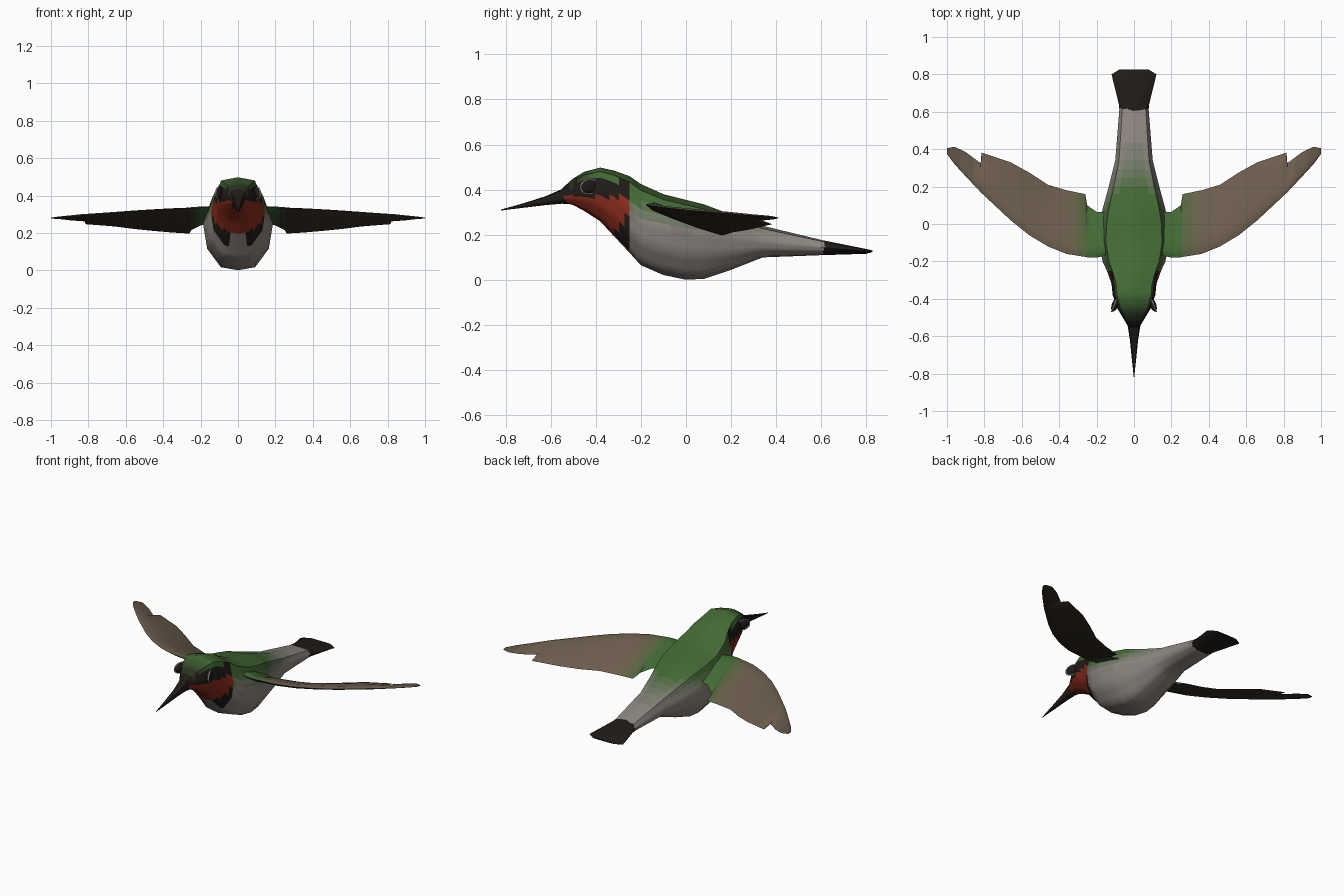
import bpy, bmesh, math

if "Cube" in bpy.data.objects:
    bpy.data.objects.remove(bpy.data.objects["Cube"])

GREEN, GREY, RED = (.055, .14, .035), (.27, .24, .22), (.26, .025, .012)
BROWN, DARK, UNDER = (.15, .11, .075), (.014, .011, .009), (.04, .03, .021)
WHITE = (.75, .75, .75)
mats = {}


def material(c):
    key = tuple(round(v, 3) for v in c)
    if key not in mats:
        m = bpy.data.materials.new("plumage")
        m.diffuse_color = (*key, 1)
        m.use_nodes = True
        m.node_tree.nodes["Principled BSDF"].inputs["Base Color"].default_value = m.diffuse_color
        mats[key] = m
    return mats[key]


def mix(a, b, t):
    t = round(max(0, min(1, t)) * 6) / 6
    return tuple(p + (q - p) * t for p, q in zip(a, b))


def loft(name, rings, colour, cuts=0, mirror=False):
    """Skin closed rings, then tint each face from its centre and normal."""
    bm = bmesh.new()
    loops = [[bm.verts.new(p) for p in r] for r in rings]
    n = len(rings[0])
    for a, b in zip(loops, loops[1:]):
        for i in range(n):
            bm.faces.new((a[i], a[(i + 1) % n], b[(i + 1) % n], b[i]))
    bm.faces.new(loops[0])
    bm.faces.new(loops[-1])
    if cuts:
        bmesh.ops.subdivide_edges(bm, edges=bm.edges[:], cuts=cuts, use_grid_fill=True)
    bmesh.ops.recalc_face_normals(bm, faces=bm.faces)
    me = bpy.data.meshes.new(name)
    bm.normal_update()
    slots = []
    for f in bm.faces:
        m = material(colour(f.calc_center_median(), f.normal))
        if m not in slots:
            slots.append(m)
            me.materials.append(m)
        f.material_index = slots.index(m)
        f.smooth = True
    bm.to_mesh(me)
    bm.free()
    ob = bpy.data.objects.new(name, me)
    bpy.context.collection.objects.link(ob)
    if mirror:
        ob.modifiers.new("mirror", 'MIRROR')
    bpy.context.view_layer.objects.active = ob
    ob.select_set(True)
    bpy.ops.object.shade_smooth_by_angle(angle=math.radians(50))
    ob.select_set(False)
    return ob


HALF = [(0, 1), (.8, .82), (1, 0), (.9, -.5), (.5, -.93), (0, -1)]
SECTION = HALF + [(-x, z) for x, z in HALF[-2:0:-1]]


def ring(y, top, bottom, w, mid):
    return [(x * w, y, mid + z * (top - mid if z > 0 else mid - bottom)) for x, z in SECTION]


# Body and head
def body_colour(c, n):
    x, y, z = c
    if y < -.25 and z < .37 + .04 * (-.4 - y) and z > .2 + (y + .32) * 1.5:
        return RED
    if y < -.25 and z < .44 and abs(x) > .05:
        return DARK
    if y < -.4:
        return mix(GREEN, DARK, (-.4 - y) / .12)
    base = mix(GREY, GREEN, (z - (.2 + .08 * max(0, -y) / .3)) / .09)
    return mix(base, GREY, (y - .34) / .22) if y > .3 else base


body = [(-.55, .405, .345, .03, .37), (-.5, .45, .332, .06, .39), (-.45, .48, .305, .09, .4),
        (-.38, .498, .26, .114, .4), (-.32, .485, .195, .12, .37), (-.25, .46, .12, .145, .31),
        (-.2, .425, .065, .168, .27), (-.1, .38, .022, .187, .25), (0, .355, .001, .183, .23),
        (.08, .335, .005, .168, .22), (.2, .29, .045, .135, .19), (.34, .24, .1, .1, .17),
        (.63, .17, .111, .077, .143)]
loft("body", [ring(*s) for s in body], body_colour, 2)

# Beak
beak = [(-.5, .43, .335, .045, .385), (-.55, .403, .338, .033, .37), (-.62, .372, .332, .022, .351),
        (-.72, .34, .32, .012, .33), (-.82, .312, .308, .001, .31)]
loft("beak", [ring(*s) for s in beak], lambda c, n: DARK)

# Tail fan, with a slight notch in the rear edge
tail = [(.6, .177, .11, .077, .144), (.64, .169, .111, .081, .141),
        (.8, .137, .116, .12, .127), (.826, .131, .124, .078, .127)]
loft("tail", [ring(*s) for s in tail], lambda c, n: DARK)


# Wings: chord sections from the shoulder to the tip
def wing_ring(x, y0, y1, z0, z1, thick):
    shape = [(0, 0), (.12, .6), (.45, .7), (.8, .35), (1, 0), (.8, -.2), (.45, -.4), (.12, -.45)]
    return [(x, y0 + (y1 - y0) * t, z0 + (z1 - z0) * t + h * thick) for t, h in shape]


def wing_colour(c, n):
    if n.z < 0:
        return mix(GREEN, UNDER, (c.x - .16) / .1)
    return mix(GREEN, mix(BROWN, UNDER, (c.x - .85) / .3), (c.x - .23) / .12)


wing = [(.08, -.15, .06, .335, .27, .03), (.2, -.18, .065, .335, .24, .03),
        (.25, -.178, .1, .334, .215, .03), (.26, -.176, .16, .334, .197, .03),
        (.36, -.16, .18, .33, .203, .028), (.46, -.12, .21, .324, .212, .026),
        (.56, -.06, .275, .317, .222, .024), (.66, .02, .33, .308, .235, .022),
        (.815, .165, .382, .297, .247, .018), (.82, .17, .325, .297, .262, .016),
        (.9, .255, .385, .289, .268, .012), (.96, .32, .413, .284, .275, .008),
        (1, .375, .405, .28, .277, .004)]
loft("wings", [wing_ring(*s) for s in wing], wing_colour, 1, True)

# Eyes with pale rims
for side in (1, -1):
    loc, rot = (side * .1, -.43, .413), (.15, 0, side * .38)
    bpy.ops.mesh.primitive_uv_sphere_add(segments=16, ring_count=8, radius=1, location=loc, rotation=rot)
    eye = bpy.context.object
    eye.name, eye.scale = "eye", (.018, .04, .03)
    eye.data.materials.append(material(DARK))
    bpy.ops.object.shade_smooth()
    bpy.ops.mesh.primitive_torus_add(major_segments=20, minor_segments=6, major_radius=.042, minor_radius=.004)
    rim = bpy.context.object
    rim.name = "eye_rim"
    for v in rim.data.vertices:
        x, y, z = v.co
        v.co = (z + side * .004, y, x * .76)
    rim.location, rim.rotation_euler = loc, rot
    rim.data.materials.append(material(WHITE))
    bpy.ops.object.shade_smooth()
    for ob in (eye, rim):
        ob.select_set(False)
